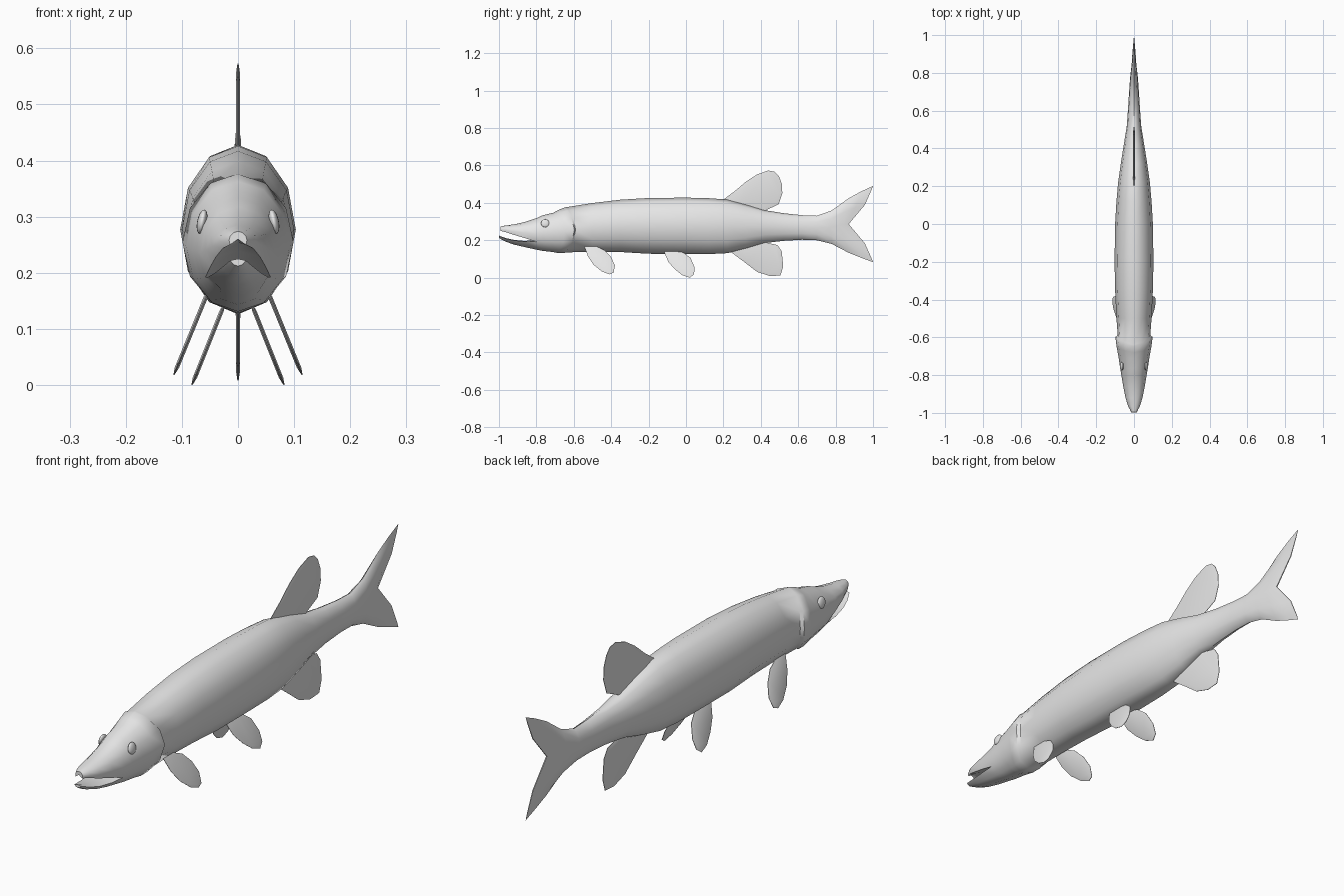
import bpy, bmesh, math

skin = bpy.data.materials.new("skin_grey")
skin.diffuse_color = (0.8, 0.8, 0.8, 1)


def finish(name, bm, angle=50):
    bmesh.ops.recalc_face_normals(bm, faces=bm.faces)
    me = bpy.data.meshes.new(name)
    bm.to_mesh(me)
    bm.free()
    me.materials.append(skin)
    me.shade_smooth()
    me.set_sharp_from_angle(angle=math.radians(angle))
    ob = bpy.data.objects.new(name, me)
    bpy.context.collection.objects.link(ob)
    return ob


def bridge(bm, rings):
    for a, b in zip(rings, rings[1:]):
        n = len(a)
        for i in range(n):
            j = (i + 1) % n
            bm.faces.new((a[i], a[j], b[j], b[i]))


# ---- body: twelve-sided rings (y, bottom, top, half width, sweep, sweep power)
STATIONS = [
    (-0.80, 0.150, 0.318, 0.067, 0, 1),
    (-0.765, 0.143, 0.334, 0.073, 0, 1),
    (-0.71, 0.137, 0.347, 0.081, 0, 1),
    (-0.65, 0.131, 0.363, 0.092, -0.03, 2),
    (-0.597, 0.133, 0.376, 0.099, -0.05, 2),   # gill cover edge
    (-0.590, 0.135, 0.377, 0.086, -0.05, 2),
    (-0.50, 0.139, 0.399, 0.093, 0, 1),
    (-0.35, 0.137, 0.417, 0.100, 0, 1),
    (-0.20, 0.128, 0.426, 0.103, 0, 1),
    (0.00, 0.127, 0.428, 0.100, 0, 1),
    (0.12, 0.126, 0.425, 0.093, 0, 1),
    (0.22, 0.131, 0.418, 0.084, 0, 1),
    (0.32, 0.155, 0.392, 0.070, 0, 1),
    (0.42, 0.185, 0.361, 0.054, 0, 1),
    (0.52, 0.197, 0.345, 0.038, 0, 1),
    (0.62, 0.203, 0.334, 0.031, 0, 1),
    (0.70, 0.200, 0.331, 0.026, 0, 1),
    (0.77, 0.180, 0.360, 0.021, 0.01, 1),
    (0.82, 0.133, 0.425, 0.014, 0.05, 0.8),
    (0.845, 0.105, 0.463, 0.010, 0.095, 0.7),
    (0.87, 0.083, 0.490, 0.002, 0.13, 0.6),    # forked trailing edge
]
bm = bmesh.new()
rings = []
for y, lo, hi, hw, sweep, power in STATIONS:
    ring = []
    for k in range(12):
        a = k * math.pi / 6
        f = math.cos(a)
        ring.append(bm.verts.new((math.sin(a) * hw, y + sweep * abs(f) ** power,
                                  (lo + hi) / 2 + f * (hi - lo) / 2)))
    rings.append(ring)
bridge(bm, rings)

# Close the tail edge across its thickness
end = rings[-1]
for k in range(6):
    quad = [end[k], end[k + 1], end[(11 - k) % 12], end[(12 - k) % 12]]
    bm.faces.new(list(dict.fromkeys(quad)))

# Jaws share the front ring and meet at a throat point
UPPER = [8, 9, 10, 11, 0, 1, 2, 3, 4]
LOWER = [4, 5, 6, 7, 8]
throat = bm.verts.new((0, -0.80, 0.205))


def jaw(indices, stations, arch):
    loft = []
    for y, corner, far, hw in stations:
        ring = []
        for k in indices:
            a = k * math.pi / 6
            f = math.cos(a)
            t = (f + 0.5) / (1.5 if far > corner else -0.5)
            ring.append(bm.verts.new((math.sin(a) * hw, y, corner + t * (far - corner))))
        ring.append(bm.verts.new((0, y, corner + arch)))
        loft.append(ring)
    loft.append([rings[0][k] for k in indices] + [throat])
    bridge(bm, loft)
    bm.faces.new(loft[0])


# (y, mouth corner z, far edge z, half width)
jaw(UPPER, [(-0.992, 0.250, 0.274, 0.016), (-0.965, 0.244, 0.279, 0.031),
            (-0.92, 0.229, 0.285, 0.045), (-0.86, 0.211, 0.298, 0.057)], 0.010)
jaw(LOWER, [(-1.0, 0.222, 0.212, 0.016), (-0.965, 0.209, 0.193, 0.034),
            (-0.92, 0.199, 0.177, 0.049), (-0.86, 0.193, 0.163, 0.061)], 0.003)
finish("body", bm)


# ---- fins: side outline (y, z), thin rim and thicker middle, splayed outward
def fin(name, outline, thick, x0=0.0, z0=0.0, slope=0.0, side=1):
    bm = bmesh.new()
    n = len(outline)
    cy = sum(p[0] for p in outline) / n
    cz = sum(p[1] for p in outline) / n

    def layer(scale, dx):
        out = []
        for y, z in outline:
            yy, zz = cy + (y - cy) * scale, cz + (z - cz) * scale
            out.append(bm.verts.new((side * (x0 + slope * (z0 - zz)) + dx, yy, zz)))
        return out

    layers = [layer(0.82, -thick), layer(1, -0.001), layer(1, 0.001), layer(0.82, thick)]
    bridge(bm, layers)
    bm.faces.new(layers[0])
    bm.faces.new(layers[-1])
    finish(name, bm)


fin("dorsal_fin", [(0.20, 0.418), (0.26, 0.462), (0.32, 0.513), (0.38, 0.552), (0.44, 0.573),
                   (0.475, 0.566), (0.497, 0.542), (0.513, 0.50), (0.515, 0.45), (0.495, 0.392),
                   (0.43, 0.362), (0.42, 0.325), (0.25, 0.36)], 0.004)
fin("anal_fin", [(0.24, 0.137), (0.31, 0.085), (0.38, 0.031), (0.45, 0.008), (0.505, 0.012),
                 (0.52, 0.06), (0.512, 0.14), (0.49, 0.174), (0.43, 0.188),
                 (0.42, 0.22), (0.28, 0.19)], 0.004)
PECTORAL = [(-0.545, 0.172), (-0.525, 0.115), (-0.495, 0.070), (-0.45, 0.033), (-0.41, 0.018),
            (-0.387, 0.027), (-0.380, 0.065), (-0.40, 0.110), (-0.435, 0.147), (-0.49, 0.172)]
PELVIC = [(-0.12, 0.145), (-0.095, 0.085), (-0.06, 0.045), (-0.02, 0.013), (0.02, 0.0),
          (0.043, 0.017), (0.046, 0.055), (0.025, 0.105), (-0.01, 0.132), (-0.05, 0.145)]
for side, label in ((1, "right"), (-1, "left")):
    fin(label + "_pectoral_fin", PECTORAL, 0.004, 0.056, 0.16, 0.41, side)
    fin(label + "_pelvic_fin", PELVIC, 0.004, 0.028, 0.135, 0.40, side)

    # Eyes: flattened balls set against the cheeks
    bm = bmesh.new()
    bmesh.ops.create_uvsphere(bm, u_segments=16, v_segments=10, radius=0.022)
    eye = finish(label + "_eye", bm)
    eye.location = (side * 0.064, -0.753, 0.291)
    eye.scale = (0.4, 1, 1)
    eye.rotation_euler = (0, -0.2 * side, 0)
